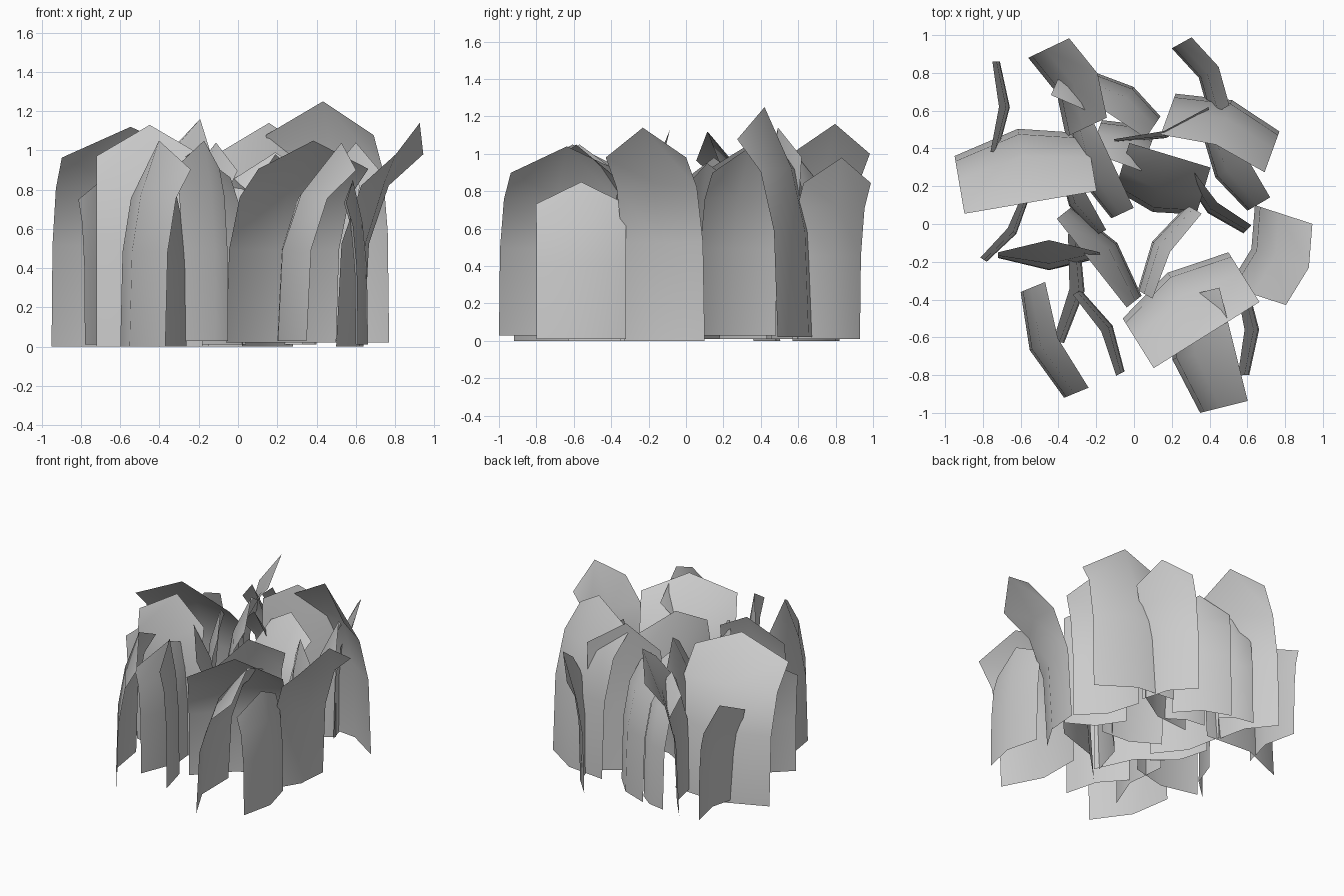
import bpy
from mathutils import Vector

if "Cube" in bpy.data.objects:
    bpy.data.objects.remove(bpy.data.objects["Cube"])

# each blade: base start x, y, base end x, y, lean (to the left of the base line), tip height
FLAT = [  # tip uncurls level with the shoulders
    (-.25, .48, -.95, .36, .31, 1.12),
    (.04, -.38, -.33, .09, .10, 1.00),
    (.50, -.15, -.06, -.50, .31, 1.05),
    (.20, -.40, .35, -1.0, .26, 1.04),
    (.14, .57, -.20, .80, .14, 1.02),
    (-.10, .18, .33, .05, .26, .99),
    (.10, .45, -.17, .55, .18, .93),
    (.36, .48, .60, .07, .14, 1.04),
    (-.15, .72, -.38, .82, .15, .96),
    (-.34, .50, -.12, .03, .13, 1.04),
    (-.40, .30, -.20, -.06, .06, .98),
]
CUPPED = [  # bow carries on up to the tip
    (-.60, -.36, -.37, -.92, .14, 1.05),
    (-.78, -.20, -.55, .15, .04, .87),
    (-.72, .38, -.71, .86, .04, .80),
    (-.05, -.78, -.28, -.35, .05, 1.05),
    (.28, .10, .02, -.35, .09, .98),
    (.61, -.80, .60, -.32, .06, .85),
    (.77, .49, .22, .69, .23, 1.25),
    (.27, .24, .58, -.05, .06, .95),
    (-.37, -.63, -.29, -.06, .06, .90),
    (-.10, .43, .40, .60, .02, 1.14),
]
FLARED = [  # tip bends past the shoulders
    (-.72, -.18, -.18, -.18, .03, 1.13),
]
REVERSED = [  # bowed towards the side it leans to
    (.64, .10, .50, -.33, .32, 1.14),
    (.20, .93, .40, .57, .12, .98),
    (-.56, .88, -.36, .46, .24, 1.16),
]
# height fraction of edge, of middle, lean fraction for each row
ROWS = [(0, 0, 0), (.46, .46, .09), (.72, .74, .42), (.86, 1, 1)]


def blade(name, x1, y1, x2, y2, lean, top, z0, base_bow, tip_bow):
    """Curved leaf card, bowed across its width, bent over to a pointed tip."""
    a, b = Vector((x1, y1, 0)), Vector((x2, y2, 0))
    side = b - a
    normal = Vector((-side.y, side.x, 0)).normalized()
    bow = normal * side.length * -.12
    verts = []
    for edge_z, mid_z, bend in ROWS:
        curve = base_bow + (tip_bow - base_bow) * bend ** 2
        shift = normal * lean * bend
        for t, zf in ((0, edge_z), (.5, mid_z), (1, edge_z)):
            p = a + side * t + shift
            if t == .5:
                p += bow * curve
            p.z = z0 + (top - z0) * zf
            verts.append(p)
    faces = [(r * 3 + c, r * 3 + c + 1, r * 3 + c + 4, r * 3 + c + 3)
             for r in range(3) for c in range(2)]
    mesh = bpy.data.meshes.new(name)
    mesh.from_pydata(verts, [], faces)
    mesh.shade_smooth()
    obj = bpy.data.objects.new(name, mesh)
    bpy.context.collection.objects.link(obj)


# clump of blades, bases at slightly different heights
for label, group, base_bow, tip_bow in (("flat_blade", FLAT, 1, 0),
                                        ("cupped_blade", CUPPED, 1, .7),
                                        ("flared_blade", FLARED, 1, -1),
                                        ("reversed_blade", REVERSED, -1, -1)):
    for i, spec in enumerate(group):
        blade(f"{label}_{i + 1}", *spec, z0=.03 * (i % 4) / 3,
              base_bow=base_bow, tip_bow=tip_bow)
